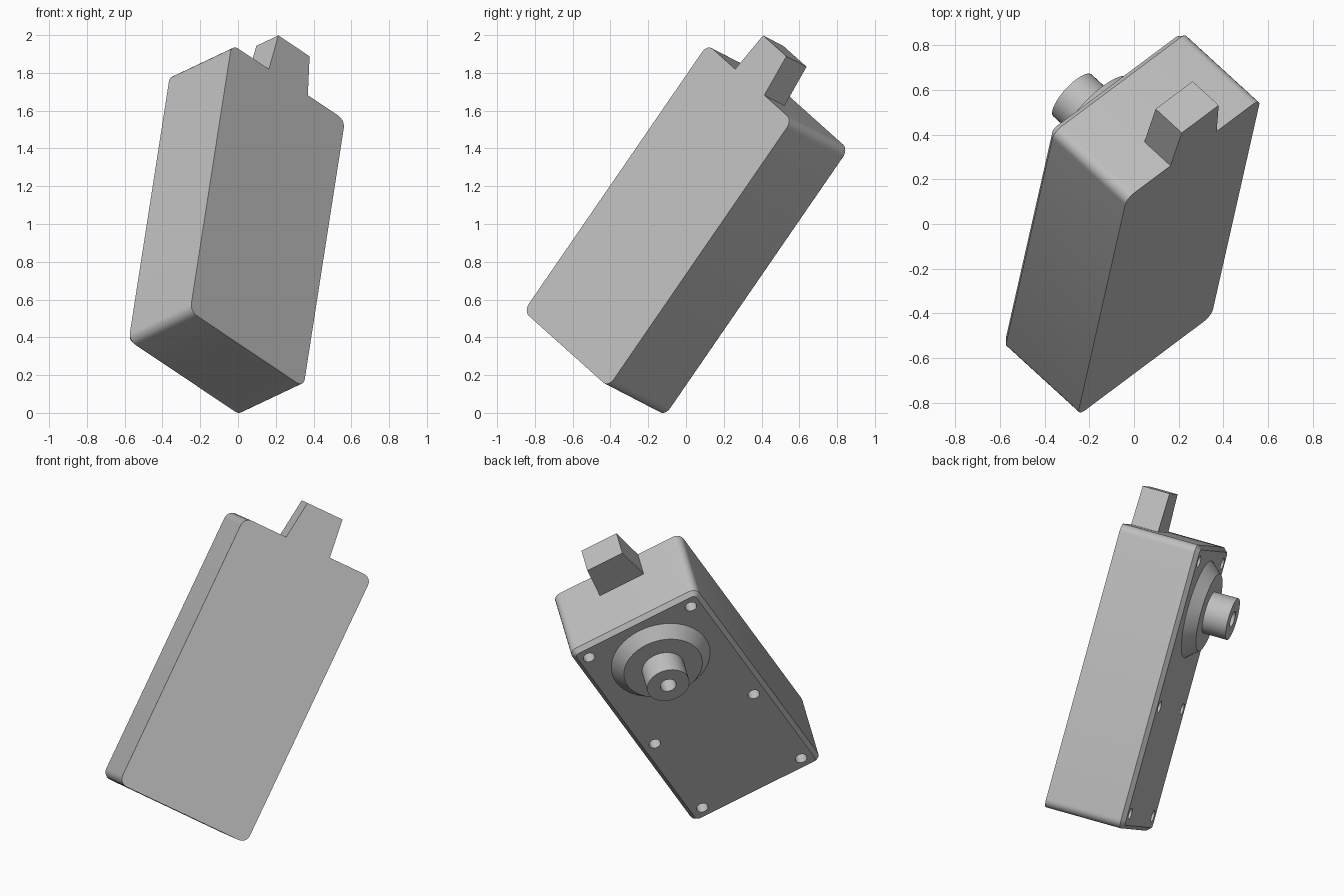
import bpy, bmesh, math
from mathutils import Matrix, Vector

cube = bpy.data.objects.get("Cube")
if cube:
    bpy.data.objects.remove(cube, do_unlink=True)

# Tilted frame: u along the length, v across, w towards the shaft side
u = Vector((0.127, 0.562, 0.817)).normalized()
v = Vector((0.706, 0.525, -0.477))
v = (v - u * v.dot(u)).normalized()
w = u.cross(v)
frame = Matrix.Translation((-0.006, 0, 0.967)) @ Matrix((u, v, w)).transposed().to_4x4()

LENGTH, WIDTH, DEPTH = 1.73, 0.85, 0.467
BACK = DEPTH / 2
LID = BACK + 0.025
SHAFT_U = 0.485

grey = bpy.data.materials.new("plain_grey")
grey.use_nodes = True
grey.diffuse_color = (0.52, 0.52, 0.52, 1)
grey.node_tree.nodes["Principled BSDF"].inputs["Base Color"].default_value = grey.diffuse_color


def finish(name, bm):
    bmesh.ops.recalc_face_normals(bm, faces=bm.faces)
    mesh = bpy.data.meshes.new(name)
    bm.to_mesh(mesh)
    bm.free()
    mesh.materials.append(grey)
    ob = bpy.data.objects.new(name, mesh)
    bpy.context.collection.objects.link(ob)
    ob.matrix_world = frame
    return ob


def smooth(ob):
    bpy.ops.object.select_all(action='DESELECT')
    ob.select_set(True)
    bpy.context.view_layer.objects.active = ob
    bpy.ops.object.shade_smooth_by_angle(angle=math.radians(30))


def loft(name, rings):
    """Skin equal-length rings of points and cap both ends."""
    bm = bmesh.new()
    loops = [[bm.verts.new(p) for p in ring] for ring in rings]
    for a, b in zip(loops, loops[1:]):
        for i in range(len(a)):
            j = (i + 1) % len(a)
            bm.faces.new((a[i], a[j], b[j], b[i]))
    bm.faces.new(loops[0])
    bm.faces.new(loops[-1])
    return finish(name, bm)


def rounded_rect(inset, z, radius=0.05, steps=6):
    r = radius - inset
    pts = []
    for k, (sx, sy) in enumerate(((1, 1), (-1, 1), (-1, -1), (1, -1))):
        for i in range(steps + 1):
            a = math.pi / 2 * (k + i / steps)
            pts.append((sx * (LENGTH / 2 - radius) + r * math.cos(a),
                        sy * (WIDTH / 2 - radius) + r * math.sin(a), z))
    return pts


def circle(r, z, x, y=0, n=48):
    return [(x + r * math.cos(math.tau * i / n), y + r * math.sin(math.tau * i / n), z)
            for i in range(n)]


# Gearbox case with a bevelled back edge
case = loft("case", [rounded_rect(0, -BACK), rounded_rect(0, BACK), rounded_rect(0.025, LID)])

# Screw holes in the back
cutters = [loft("screw_hole_cutter", [circle(0.035, z, x, s * y, 24) for z in (LID - 0.12, LID + 0.05)])
           for x, y in ((0.77, 0.34), (-0.117, 0.33), (-0.77, 0.33)) for s in (-1, 1)]
for cutter in cutters:
    cutter.hide_render = True
    mod = case.modifiers.new("screw_hole", 'BOOLEAN')
    mod.operation = 'DIFFERENCE'
    mod.solver = 'EXACT'
    mod.object = cutter
bpy.context.view_layer.update()
case.data = bpy.data.meshes.new_from_object(case.evaluated_get(bpy.context.evaluated_depsgraph_get()))
case.modifiers.clear()
for cutter in cutters:
    bpy.data.objects.remove(cutter, do_unlink=True)
smooth(case)


# Tapered end tab, flush with the front of the case
def tab_ring(x, half):
    return [(x, -half, -BACK), (x, half, -BACK), (x, half, -BACK + 0.168), (x, -half, -BACK + 0.168)]


loft("end_tab", [tab_ring(LENGTH / 2, 0.146), tab_ring(1.1, 0.117)])

# Conical bearing boss
smooth(loft("bearing_boss", [circle(0.297, LID, SHAFT_U), circle(0.236, LID + 0.07, SHAFT_U)]))

# Output shaft with a blind bore
profile = ((0.127, LID + 0.07), (0.127, 0.475), (0.048, 0.475), (0.048, 0.36))
smooth(loft("output_shaft", [circle(r, z, SHAFT_U) for r, z in profile]))
